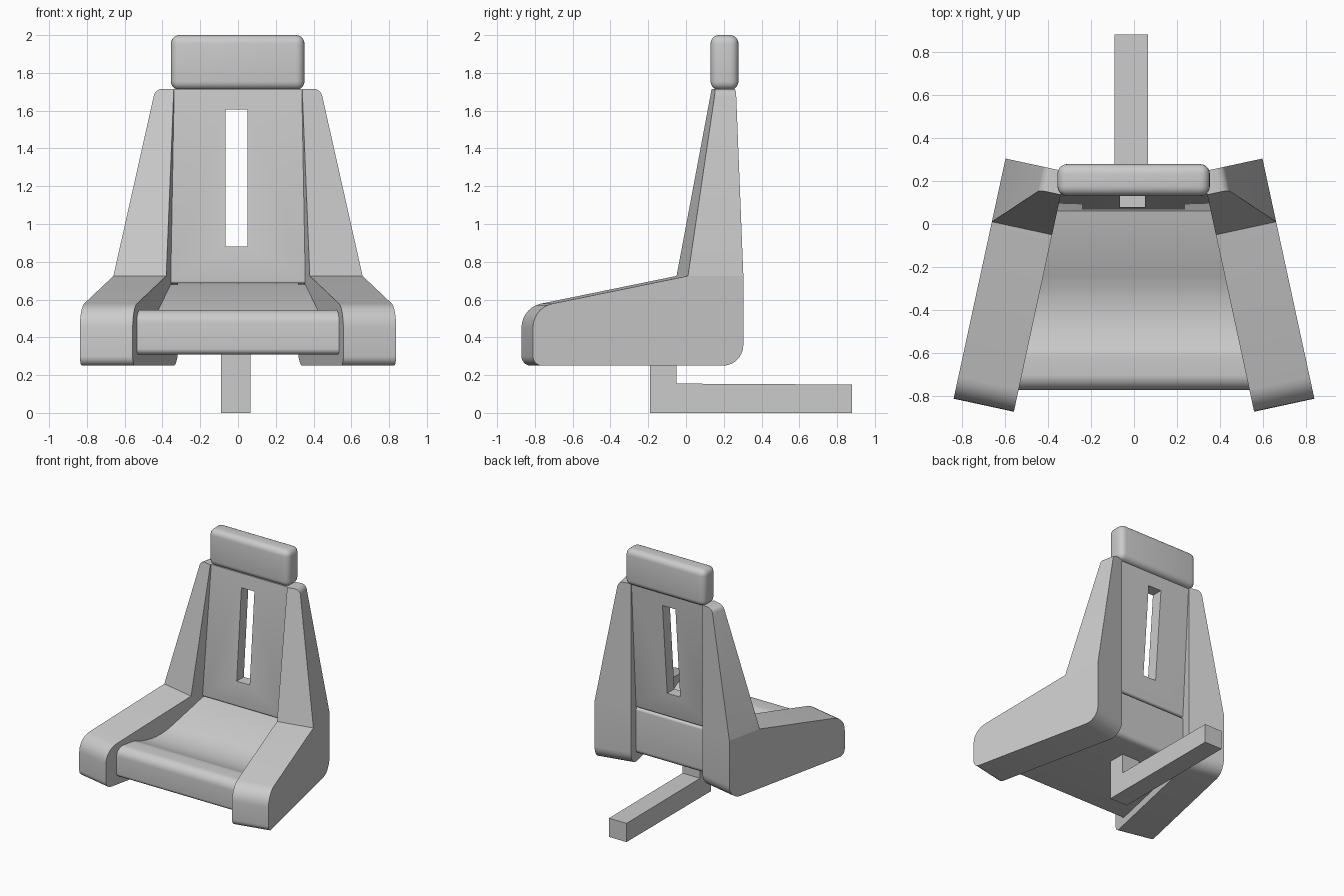
import bpy, bmesh, math
from mathutils import Vector

if "Cube" in bpy.data.objects:
    bpy.data.objects.remove(bpy.data.objects["Cube"])

ANG = math.radians(12.2)            # splay of the side panels
KNEE = Vector((0.38, -0.05))        # inner knee corner of the right panel
ALONG = Vector((-math.sin(ANG), math.cos(ANG)))
ACROSS = Vector((math.cos(ANG), math.sin(ANG)))


def rounded(pts, seg=7):
    """Profile of (a, b, radius) corners -> list of points with arcs."""
    out = []
    n = len(pts)
    for i, (a, b, r) in enumerate(pts):
        p = Vector((a, b))
        if r == 0:
            out.append(p)
            continue
        d0 = (Vector(pts[i - 1][:2]) - p).normalized()
        d1 = (Vector(pts[(i + 1) % n][:2]) - p).normalized()
        half = d0.angle(d1) / 2
        c = p + (d0 + d1).normalized() * (r / math.sin(half))
        s = p + d0 * (r / math.tan(half)) - c
        e = p + d1 * (r / math.tan(half)) - c
        t = s.angle(e)
        for k in range(seg + 1):
            f = k / seg
            out.append(c + (s * math.sin((1 - f) * t) + e * math.sin(f * t)) / math.sin(t))
    return out


def finish(name, bm):
    bmesh.ops.recalc_face_normals(bm, faces=bm.faces[:])
    me = bpy.data.meshes.new(name)
    bm.to_mesh(me)
    bm.free()
    ob = bpy.data.objects.new(name, me)
    bpy.context.collection.objects.link(ob)
    bpy.ops.object.select_all(action='DESELECT')
    bpy.context.view_layer.objects.active = ob
    ob.select_set(True)
    bpy.ops.object.shade_smooth_by_angle(angle=math.radians(30))
    return ob


def prism(name, profile, left, right):
    """Extrude a y-z profile in x between left(y) and right(y)."""
    bm = bmesh.new()
    a = [bm.verts.new((left(y), y, z)) for y, z in profile]
    b = [bm.verts.new((right(y), y, z)) for y, z in profile]
    n = len(a)
    for i in range(n):
        j = (i + 1) % n
        bm.faces.new((a[i], a[j], b[j], b[i]))
    bm.faces.new(a)
    bm.faces.new(b)
    return finish(name, bm)


def box(name, lo, hi, bevel=0, seg=5):
    bm = bmesh.new()
    bmesh.ops.create_cube(bm, size=1)
    for v in bm.verts:
        v.co = [l + (c + 0.5) * (h - l) for c, l, h in zip(v.co, lo, hi)]
    if bevel:
        bmesh.ops.bevel(bm, geom=bm.edges[:], offset=bevel, segments=seg,
                        profile=0.5, affect='EDGES')
    return finish(name, bm)


def inner(y):
    """Half width between the side panels."""
    return KNEE.x - (y - KNEE.y) * math.tan(ANG) + 0.003


# Side panels: splayed L profile, upper part tapering in from the outside
ZK, ZT, W, WT = 0.725, 1.715, 0.286, 0.10
profile = rounded([(-0.84, 0.25, 0.05), (0.30, 0.25, 0.11), (0.30, ZK, 0),
                   (0.30, ZT, 0), (0.19, ZT, 0), (0, ZK, 0), (-0.84, 0.557, 0.13)])
bm = bmesh.new()
ins, outs = [], []
for u, z in profile:
    for ring, v in ((ins, 0), (outs, WT if z > 1 else W)):
        p = KNEE + ALONG * u + ACROSS * v
        ring.append(bm.verts.new((p.x, p.y, z)))
n = len(profile)
for i in range(n):
    j = (i + 1) % n
    bm.faces.new((ins[i], ins[j], outs[j], outs[i]))
bm.faces.new(ins)
top = next(i for i, p in enumerate(profile) if p[1] > 1)
bm.faces.new(outs[top - 1:top + 3])
bm.faces.new(outs[:top] + outs[top + 2:])
bm.edges.get((outs[top - 1], outs[top + 2])).smooth = False
bmesh.ops.bevel(bm, geom=[bm.edges.get((outs[top], outs[top + 1]))], offset=0.035,
                segments=4, profile=0.5, affect='EDGES')
panels = finish("side_panels", bm)
panels.modifiers.new("Mirror", 'MIRROR').use_clip = False

# Seat cushion: front roll, dip, slope up to the backrest
seat_profile = rounded([(-0.77, 0.31, 0.03), (0.15, 0.31, 0.04), (0.15, 0.68, 0.02),
                        (0.06, 0.68, 0), (-0.40, 0.475, 0.45), (-0.60, 0.545, 0.12),
                        (-0.77, 0.545, 0.07)])
prism("seat", seat_profile, lambda y: -inner(y), inner)

# Backrest with belt slot
back_profile = rounded([(0.06, 0.685, 0.015), (0.15, 0.685, 0.015),
                        (0.235, 1.715, 0), (0.145, 1.715, 0)], 3)
back = prism("backrest", back_profile, lambda y: -inner(y), inner)
cutter = box("slot_cutter", (-0.065, -0.2, 0.88), (0.05, 0.5, 1.605))
cutter.hide_render = True
cutter.display_type = 'WIRE'
mod = back.modifiers.new("Slot", 'BOOLEAN')
mod.object = cutter
mod.operation = 'DIFFERENCE'
mod.solver = 'EXACT'
bpy.context.view_layer.objects.active = back
bpy.ops.object.modifier_apply(modifier="Slot")
bpy.data.objects.remove(cutter)

# Headrest
box("headrest", (-0.355, 0.13, 1.71), (0.352, 0.278, 2.0), 0.045)

# L-shaped support bar
bar = [(-0.19, 0), (0.88, 0), (0.88, 0.15), (-0.05, 0.155), (-0.05, 0.32), (-0.19, 0.32)]
prism("support_bar", bar, lambda y: -0.09, lambda y: 0.065)
